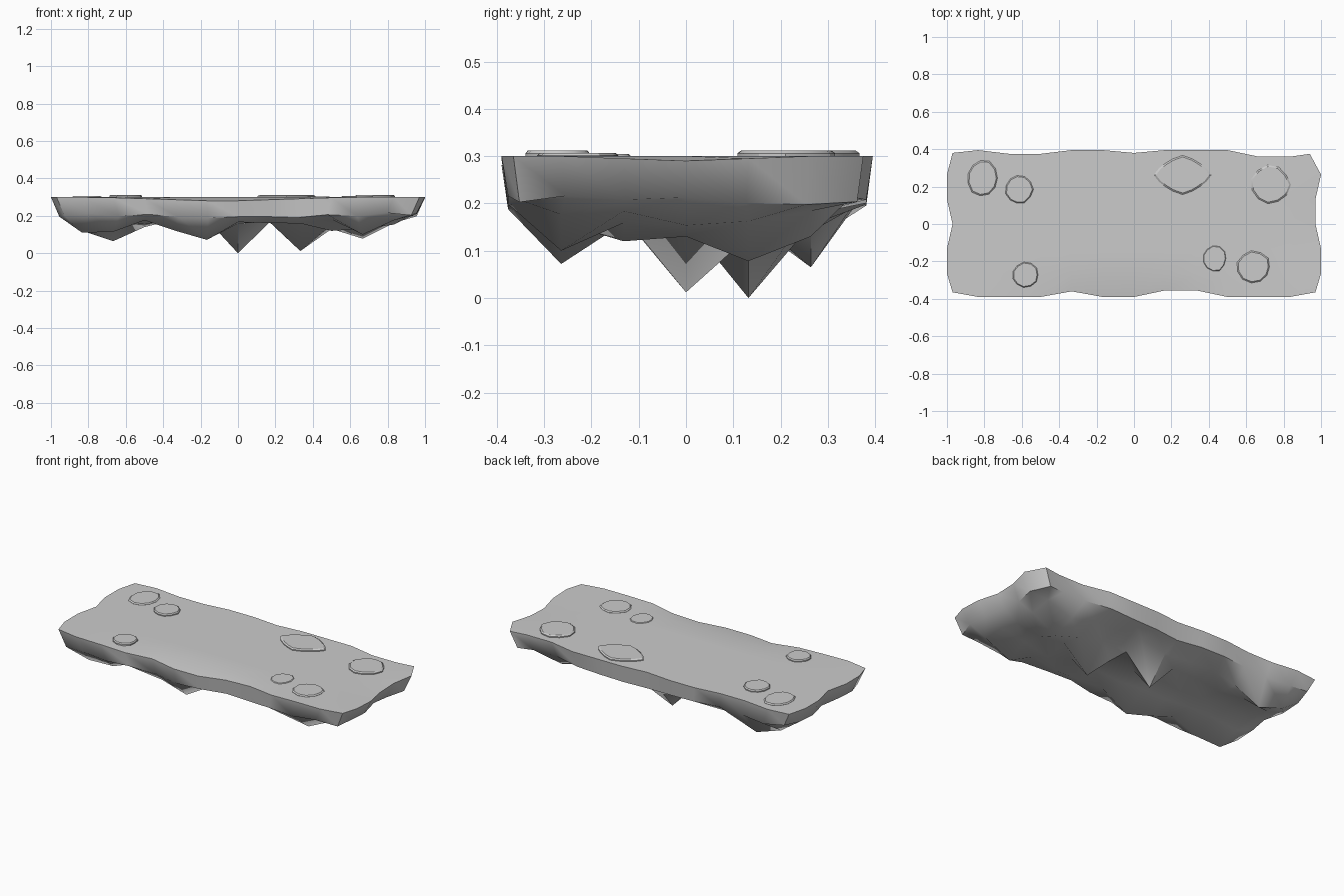
import bpy, bmesh, math, random

if "Cube" in bpy.data.objects:
    bpy.data.objects.remove(bpy.data.objects["Cube"])
random.seed(4)

NX, NY = 12, 6
# rim shape read along each edge of a 12 x 6 grid
BACK = [.38, .395, .375, .375, .395, .395, .38, .395, .395, .395, .36, .36, .375]
FRONT = [-.365, -.39, -.39, -.39, -.36, -.39, -.39, -.355, -.355, -.39, -.39, -.39, -.365]
LEFT = [-.97, -1, -1, -.97, -1, -1, -.97]
RIGHT = [.97, 1, 1, .97, .97, 1, .94]
# hanging rock tips: grid cell -> height
TIPS = {(6, 4): 0, (8, 3): .012, (2, 5): .065, (5, 1): .072, (1, 1): .11,
        (10, 1): .1, (10, 4): .078, (2, 1): .115, (4, 1): .12, (9, 2): .12,
        (1, 5): .12, (10, 3): .13, (10, 5): .13, (3, 5): .14, (9, 4): .13}


def smooth(ob, angle):
    bpy.ops.object.select_all(action='DESELECT')
    ob.select_set(True)
    bpy.context.view_layer.objects.active = ob
    bpy.ops.object.shade_smooth_by_angle(angle=math.radians(angle))


def make_object(name, bm):
    bmesh.ops.recalc_face_normals(bm, faces=bm.faces)
    me = bpy.data.meshes.new(name)
    bm.to_mesh(me)
    bm.free()
    ob = bpy.data.objects.new(name, me)
    bpy.context.collection.objects.link(ob)
    return ob


def on_rim(i, j):
    return i in (0, NX) or j in (0, NY)


def plan(i, j):
    x, y = -1 + i / 6, (j - 3) * .132
    if i == 0: x = LEFT[j]
    if i == NX: x = RIGHT[j]
    if j == 0: y = FRONT[i]
    if j == NY: y = BACK[i]
    return x, y


# rock slab: flat top, bevelled band, jagged underside
bm = bmesh.new()
top, low = {}, {}
for i in range(NX + 1):
    for j in range(NY + 1):
        x, y = plan(i, j)
        dip = 0
        if j == 0:
            dip = .022 * max(0, 1 - abs(i - 5.5) / 4)
        elif i == NX:
            dip = .01 * max(0, 1 - abs(j - 3) / 2)
        top[i, j] = bm.verts.new((x, y, .3 - dip))
        if on_rim(i, j):
            z = .205 + random.uniform(-.012, .012)
            if j == 0 and 4 <= i <= 8:
                z -= .012
            low[i, j] = bm.verts.new((x * .955, y * .965, z))
        else:
            z = TIPS.get((i, j), .165 + random.uniform(-.012, .02))
            low[i, j] = bm.verts.new((x, y, z))
for layer in (top, low):
    for i in range(NX):
        for j in range(NY):
            bm.faces.new([layer[k] for k in ((i, j), (i + 1, j), (i + 1, j + 1), (i, j + 1))])
ring = ([(i, 0) for i in range(NX)] + [(NX, j) for j in range(NY)]
        + [(i, NY) for i in range(NX, 0, -1)] + [(0, j) for j in range(NY, 0, -1)])
for a, b in zip(ring, ring[1:] + ring[:1]):
    bm.faces.new((top[a], top[b], low[b], low[a]))
slab = make_object("rock_slab", bm)
smooth(slab, 50)


# flat stones lying on the top
def stone(n, cx, cy, rx, ry, z, shape):
    bm = bmesh.new()
    rings = []
    for s, h in ((1, .285), (1, z - .006), (.92, z)):
        rings.append([bm.verts.new((cx + rx * s * r * math.cos(a), cy + ry * s * r * math.sin(a), h))
                      for a, r in shape])
    m = len(shape)
    for r0, r1 in zip(rings, rings[1:]):
        for k in range(m):
            bm.faces.new((r0[k], r0[(k + 1) % m], r1[(k + 1) % m], r1[k]))
    bm.faces.new(rings[-1])
    bm.faces.new(rings[0])
    smooth(make_object(f"flat_stone_{n}", bm), 30)


def rough(m):
    return [(2 * math.pi * k / m, random.uniform(.93, 1.04)) for k in range(m)]


def lens(m):
    return [(2 * math.pi * k / m, 1 - .16 * abs(math.sin(4 * math.pi * k / m))) for k in range(m)]


STONES = [(-.81, .245, .085, .098, .307), (-.615, .185, .075, .08, .312),
          (.26, .262, .155, .105, .312), (.73, .21, .105, .105, .312),
          (.43, -.185, .066, .072, .304), (.64, -.23, .09, .085, .307),
          (-.58, -.272, .07, .067, .312)]
for n, s in enumerate(STONES, 1):
    stone(n, *s, lens(16) if n == 3 else rough(11))
